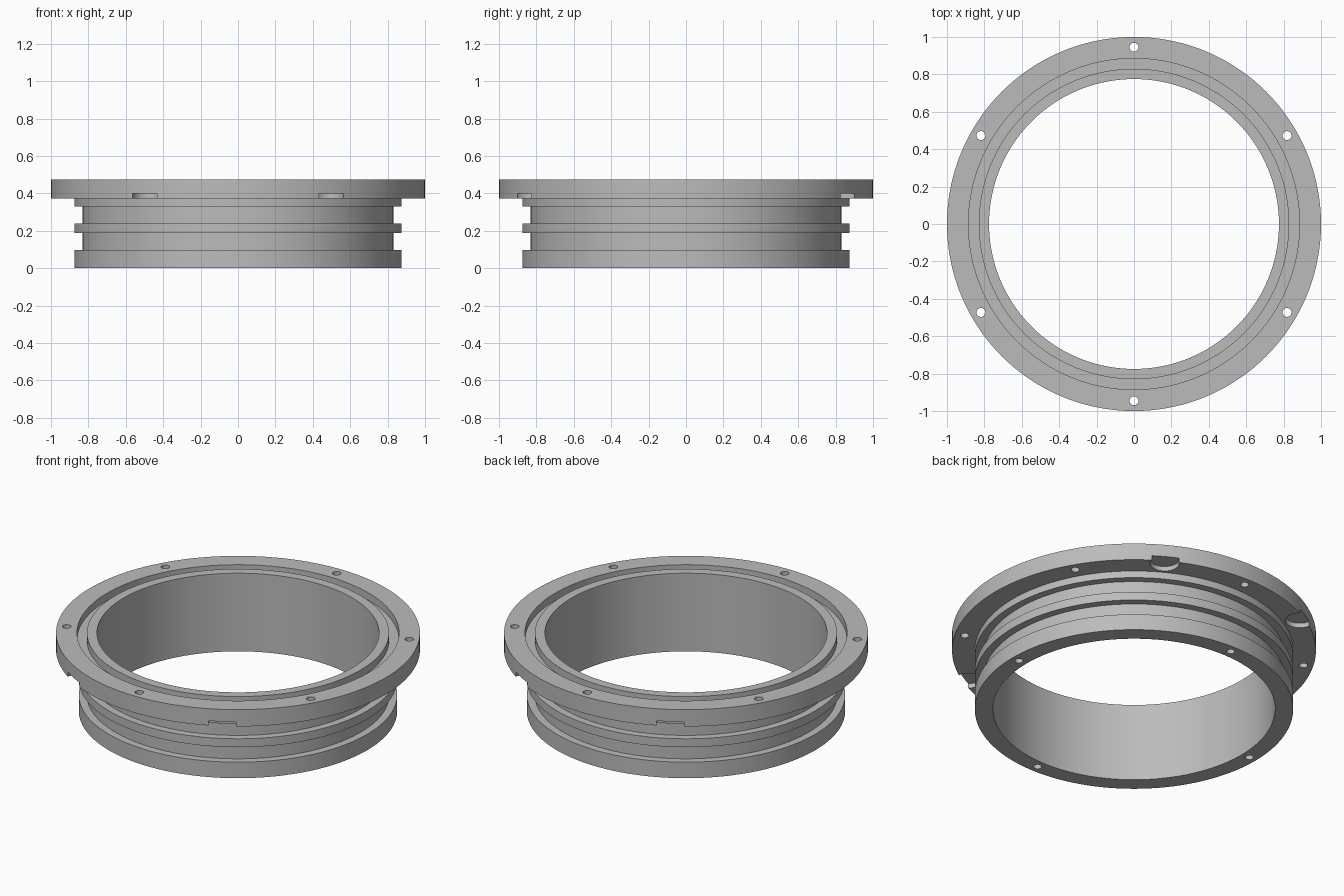
import bpy, bmesh
from math import radians, cos, sin, tau
from mathutils import Matrix

default = bpy.data.objects.get("Cube")
if default:
    bpy.data.objects.remove(default, do_unlink=True)

SEGMENTS = 144
TOP = 0.474
FLANGE_BASE = 0.372
BORE, NECK, RIB, RIM = 0.775, 0.831, 0.875, 1.0

grey = bpy.data.materials.new("plain grey")
grey.use_nodes = True
colour = (0.5, 0.5, 0.5, 1)
grey.diffuse_color = colour
grey.node_tree.nodes["Principled BSDF"].inputs["Base Color"].default_value = colour


def make_object(name, bm):
    bmesh.ops.recalc_face_normals(bm, faces=bm.faces)
    mesh = bpy.data.meshes.new(name)
    bm.to_mesh(mesh)
    bm.free()
    mesh.materials.append(grey)
    obj = bpy.data.objects.new(name, mesh)
    bpy.context.collection.objects.link(obj)
    return obj


def lathe(name, profile):
    """Revolve a closed (radius, height) outline around z."""
    bm = bmesh.new()
    rings = []
    for i in range(SEGMENTS):
        a = tau * i / SEGMENTS
        rings.append([bm.verts.new((r * cos(a), r * sin(a), z)) for r, z in profile])
    n = len(profile)
    for i, ring in enumerate(rings):
        following = rings[(i + 1) % SEGMENTS]
        for j in range(n):
            k = (j + 1) % n
            bm.faces.new((ring[j], following[j], following[k], ring[k]))
    return make_object(name, bm)


def add_drills(bm, angles, distance, radius, low, high, sides):
    """Add upright cutting cylinders on a circle."""
    for angle in angles:
        a = radians(angle)
        place = Matrix.Translation((distance * cos(a), distance * sin(a), (low + high) / 2))
        bmesh.ops.create_cone(bm, cap_ends=True, segments=sides, radius1=radius,
                              radius2=radius, depth=high - low, matrix=place)


# Flanged sleeve with two outer channels and a seal groove in the top face
GROOVE_IN, GROOVE_OUT, GROOVE_FLOOR = 0.83, 0.885, TOP - 0.045
sleeve = lathe("flanged_sleeve", [
    (BORE, 0), (RIB, 0), (RIB, 0.097), (NECK, 0.097), (NECK, 0.188),
    (RIB, 0.188), (RIB, 0.239), (NECK, 0.239), (NECK, 0.33), (RIB, 0.33),
    (RIB, FLANGE_BASE), (RIM, FLANGE_BASE), (RIM, TOP),
    (GROOVE_OUT, TOP), (GROOVE_OUT, GROOVE_FLOOR),
    (GROOVE_IN, GROOVE_FLOOR), (GROOVE_IN, TOP), (BORE, TOP)])

# Bolt holes, blind holes in the base and finger notches under the flange
bm = bmesh.new()
add_drills(bm, range(30, 390, 60), 0.945, 0.024, 0.3, 0.6, 24)
add_drills(bm, range(0, 360, 90), 0.826, 0.023, -0.05, 0.06, 24)
add_drills(bm, (60, 120, 240, 300), 0.97, 0.08, 0.345, 0.4, 48)
cutter = make_object("hole_cutter", bm)
cutter.hide_render = True

cut = sleeve.modifiers.new("holes", "BOOLEAN")
cut.operation = "DIFFERENCE"
cut.solver = "EXACT"
cut.object = cutter
bpy.ops.object.select_all(action="DESELECT")
bpy.context.view_layer.objects.active = sleeve
sleeve.select_set(True)
bpy.ops.object.modifier_apply(modifier=cut.name)
bpy.data.objects.remove(cutter, do_unlink=True)
bpy.ops.object.shade_smooth_by_angle(angle=radians(30))
